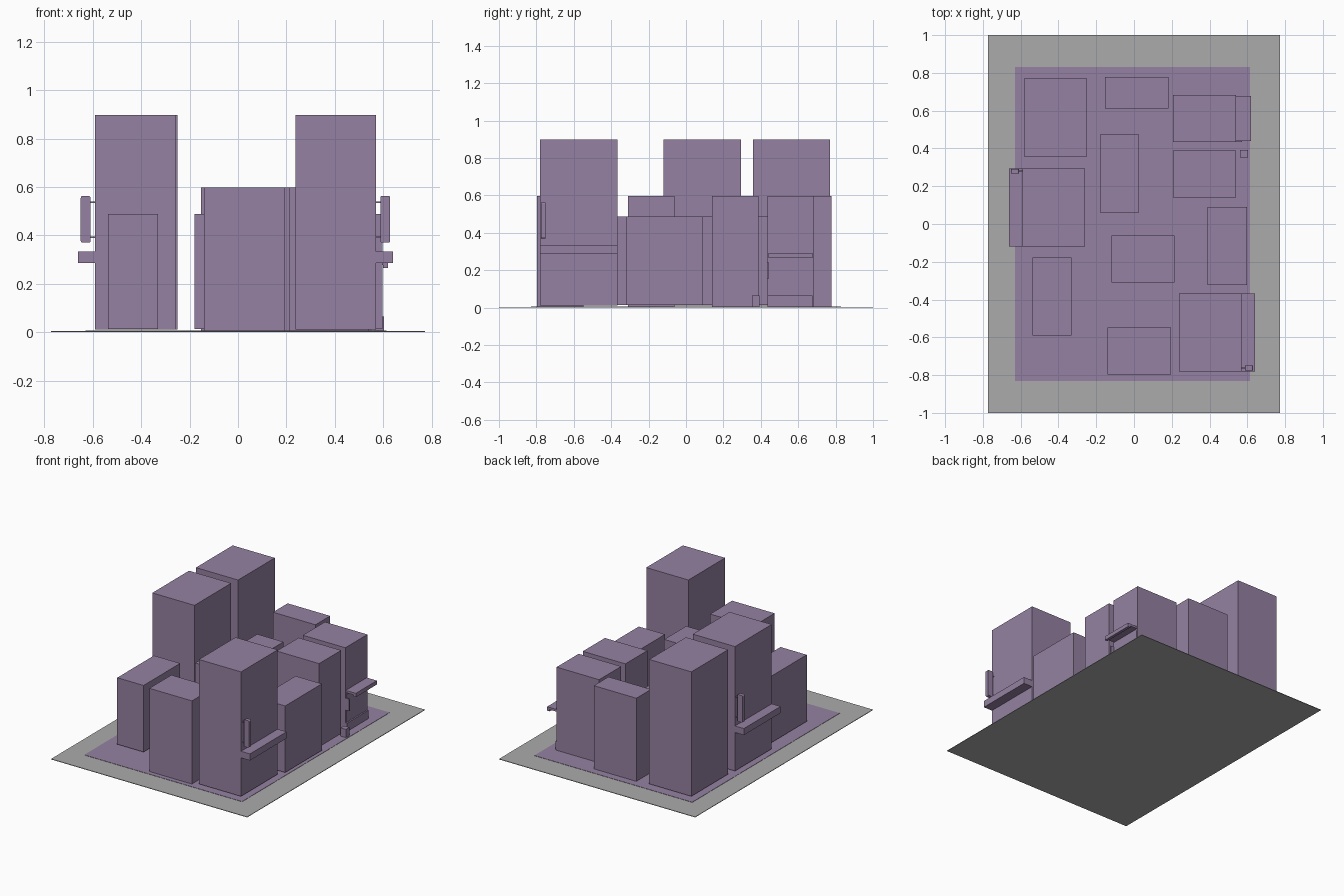
import bpy

if "Cube" in bpy.data.objects:
    bpy.data.objects.remove(bpy.data.objects["Cube"])


def material(name, color):
    mat = bpy.data.materials.new(name)
    mat.diffuse_color = (*color, 1)
    mat.use_nodes = True
    mat.node_tree.nodes["Principled BSDF"].inputs["Base Color"].default_value = mat.diffuse_color
    return mat


purple = material("muted_purple", (0.30, 0.222, 0.36))
grey = material("pavement_grey", (0.41, 0.41, 0.41))


def box(name, x, y, z, mat=purple):
    """Box spanning the given (min, max) ranges."""
    bpy.ops.mesh.primitive_cube_add(size=1, location=[sum(r) / 2 for r in (x, y, z)])
    ob = bpy.context.object
    ob.name = name
    ob.scale = [r[1] - r[0] for r in (x, y, z)]
    bpy.ops.object.transform_apply(location=False, rotation=False, scale=True)
    ob.data.materials.append(mat)
    return ob


def round_corners(ob, width):
    """Round the edges running along y."""
    me = ob.data
    weight = me.attributes.new("bevel_weight_edge", 'FLOAT', 'EDGE')
    for e in me.edges:
        a, b = (me.vertices[i].co for i in e.vertices)
        weight.data[e.index].value = float(abs(a.y - b.y) > 0.001)
    m = ob.modifiers.new("round", 'BEVEL')
    m.limit_method = 'WEIGHT'
    m.width, m.segments = width, 3


# Ground: pavement and raised lot
box("pavement", (-0.772, 0.772), (-1, 1), (0, 0.004), grey)
box("lot", (-0.63, 0.613), (-0.83, 0.83), (0.003, 0.006))

# Three sizes of building, placed by lower-left corner
kinds = {
    "tower": ((0.332, 0.413), 0.012, 0.898, [(-0.582, 0.358), (-0.591, -0.12), (0.238, -0.78)]),
    "low_house": ((0.207, 0.413), 0.014, 0.488, [(-0.18, 0.06), (0.39, -0.322), (-0.538, -0.59)]),
    "mid_block": ((0.335, 0.248), 0.005, 0.598,
                  [(0.206, 0.435), (0.206, 0.14), (-0.12, -0.31), (-0.14, -0.797)]),
}
for name, (size, z0, z1, spots) in kinds.items():
    for x, y in spots:
        box(name, (x, x + size[0]), (y, y + size[1]), (z0, z1))
box("shallow_block", (-0.153, 0.182), (0.612, 0.777), (0.005, 0.598))


# Canopy and hanging sign on the outer wall of two towers
def tower_front(wall, side, y0, y1, sign_y):
    def span(a, b):
        return tuple(sorted((wall + side * a, wall + side * b)))
    box("tower_canopy", span(-0.002, 0.07), (y0, y1), (0.286, 0.333))
    sign = box("hanging_sign", span(0.018, 0.059), (sign_y, sign_y + 0.025), (0.37, 0.563))
    round_corners(sign, 0.008)
    for z in (0.393, 0.537):
        box("sign_bracket", span(-0.002, 0.025), (sign_y + 0.009, sign_y + 0.016), (z - 0.003, z + 0.003))


tower_front(0.570, 1, -0.78, -0.367, -0.775)
tower_front(-0.591, -1, -0.12, 0.293, 0.267)

# Shop front on the right-hand block: awning, kerb, side sign, street block
box("shop_awning", (0.54, 0.62), (0.44, 0.677), (0.277, 0.293))
box("awning_lip", (0.6, 0.62), (0.44, 0.677), (0.265, 0.279))
box("shop_panel", (0.54, 0.545), (0.442, 0.675), (0.065, 0.262))
box("shop_kerb", (0.54, 0.555), (0.435, 0.677), (0.005, 0.065))
box("shop_side_sign", (0.54, 0.572), (0.434, 0.443), (0.155, 0.24))
box("street_block", (0.561, 0.603), (0.352, 0.392), (0.005, 0.065))
